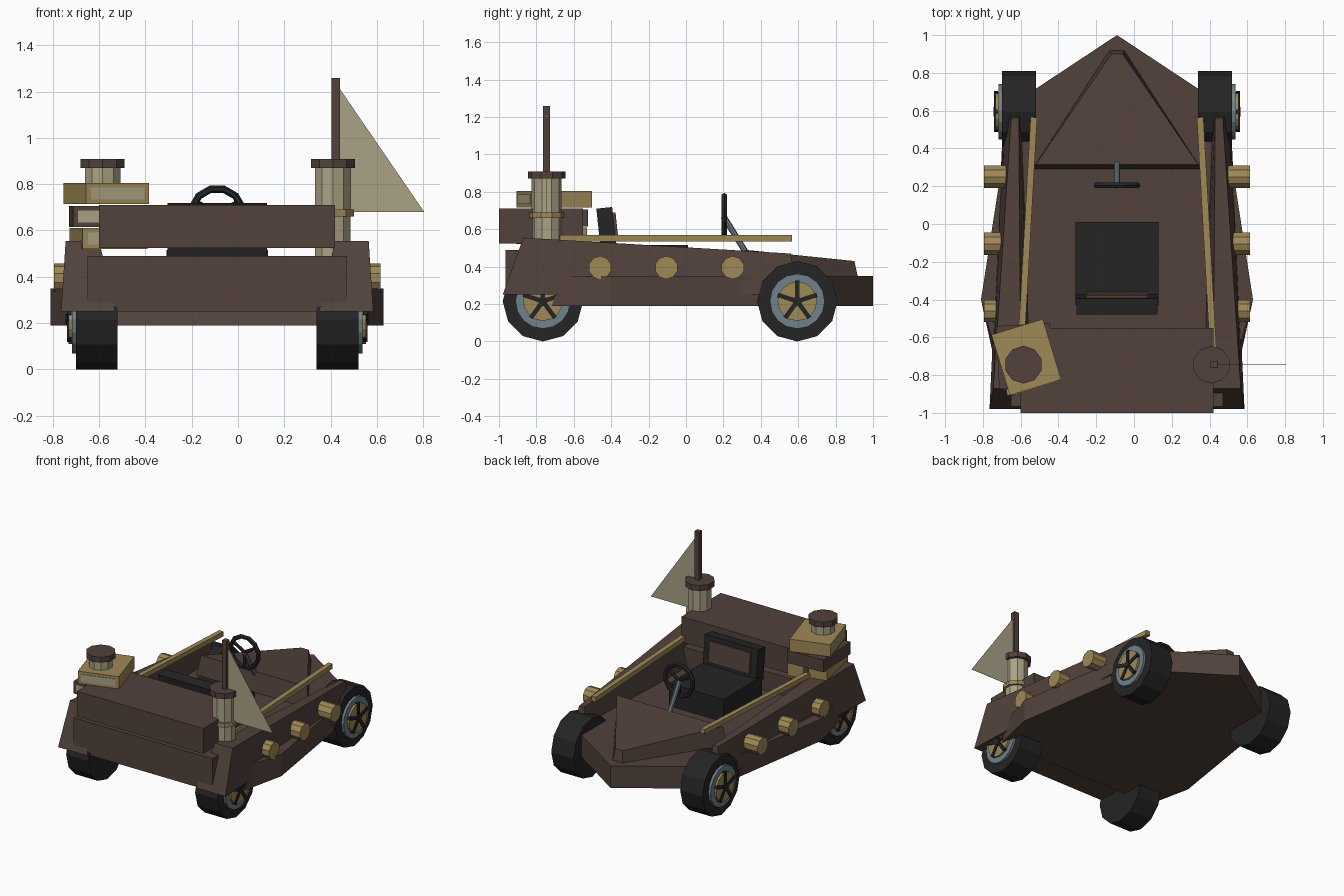
import bpy, bmesh, math
from mathutils import Vector, Matrix

if "Cube" in bpy.data.objects:
    bpy.data.objects.remove(bpy.data.objects["Cube"])

CX = -0.09  # centre line of the kart body


def material(name, rgb):
    m = bpy.data.materials.new(name)
    m.diffuse_color = (*rgb, 1)
    m.use_nodes = True
    m.node_tree.nodes["Principled BSDF"].inputs["Base Color"].default_value = m.diffuse_color
    return m


BROWN = material("dark_wood", (0.084, 0.054, 0.045))
GOLD = material("old_gold", (0.342, 0.25, 0.093))
CREAM = material("parchment", (0.40, 0.36, 0.235))
BLACK = material("rubber_black", (0.018, 0.018, 0.018))
STEEL = material("blue_steel", (0.162, 0.223, 0.254))


def finish(name, bm, mat):
    bmesh.ops.recalc_face_normals(bm, faces=bm.faces)
    me = bpy.data.meshes.new(name)
    bm.to_mesh(me)
    bm.free()
    me.materials.append(mat)
    ob = bpy.data.objects.new(name, me)
    bpy.context.collection.objects.link(ob)
    return ob


def loft(name, low, high, mat):
    """Solid between two matching closed loops."""
    bm = bmesh.new()
    a = [bm.verts.new(p) for p in low]
    b = [bm.verts.new(p) for p in high]
    n = len(a)
    bm.faces.new(a[::-1])
    bm.faces.new(b)
    for i in range(n):
        j = (i + 1) % n
        bm.faces.new((a[i], a[j], b[j], b[i]))
    return finish(name, bm, mat)


def box(name, center, size, mat, rot=Matrix()):
    bm = bmesh.new()
    mtx = Matrix.Translation(center) @ rot @ Matrix.Diagonal((*size, 1))
    bmesh.ops.create_cube(bm, size=1, matrix=mtx)
    return finish(name, bm, mat)


def tube(name, p, q, r, mat, sides=12):
    """Cylinder from p to q."""
    p, q = Vector(p), Vector(q)
    d = q - p
    bm = bmesh.new()
    mtx = Matrix.Translation((p + q) / 2) @ d.to_track_quat('Z', 'Y').to_matrix().to_4x4()
    bmesh.ops.create_cone(bm, cap_ends=True, segments=sides, radius1=r, radius2=r,
                          depth=d.length, matrix=mtx)
    return finish(name, bm, mat)


def beam(name, p, q, w, h, mat):
    """Level bar from p to q."""
    p, q = Vector(p), Vector(q)
    d = q - p
    return box(name, (p + q) / 2, (w, d.length, h), mat,
               Matrix.Rotation(math.atan2(-d.x, d.y), 4, 'Z'))


# hull: flat pointed slab
half = [(0.56, 0.63), (0.72, -0.40), (0.65, -0.68)]
outline = [(0, 1.0)] + half + [(-x, y) for x, y in reversed(half)]
loft("hull", [(CX + x, y - (0.04 if y < -0.6 else 0), 0.19) for x, y in outline],
     [(CX + x, y + (0.03 if y < -0.6 else 0), 0.35) for x, y in outline], BROWN)

# bonnet wedge
loft("bonnet",
     [(CX + x, y, 0.34) for x, y in ((-0.45, 0.29), (0.45, 0.29), (0.04, 0.92), (-0.04, 0.92))],
     [(CX - 0.43, 0.315, 0.49), (CX + 0.43, 0.315, 0.49),
      (CX + 0.03, 0.90, 0.43), (CX - 0.03, 0.90, 0.43)], BROWN)

# rear planks
box("rear_lower_box", (CX, -0.76, 0.37), (1.12, 0.41, 0.24), BROWN)
box("rear_upper_box", (CX, -0.775, 0.6175), (1.02, 0.45, 0.185), BROWN)

for s, side in ((1, "right"), (-1, "left")):
    def P(dx, y, z):
        return (CX + s * dx, y, z)

    # side panel, tapering forward
    loft(side + "_side_panel",
         [P(0.50, 0.60, 0.25), P(0.60, 0.60, 0.25), P(0.675, -0.98, 0.25), P(0.44, -0.98, 0.25)],
         [P(0.52, 0.56, 0.47), P(0.56, 0.56, 0.47), P(0.655, -0.87, 0.555), P(0.51, -0.87, 0.555)],
         BROWN)
    # hand rail
    beam(side + "_rail", P(0.44, 0.565, 0.553), P(0.51, -0.68, 0.553), 0.035, 0.035, GOLD)
    # round studs
    for i, y in enumerate((-0.46, -0.105, 0.25)):
        tube(f"{side}_stud_{i}", P(0.54, y, 0.395), P(0.705, y, 0.395), 0.062, GOLD, 10)

    # wheels
    for y, end in ((0.595, "front"), (-0.765, "rear")):
        n = f"{end}_{side}_"
        z = 0.215
        tube(n + "tyre", P(0.43, y, z), P(0.61, y, z), 0.215, BLACK, 12)
        tube(n + "rim", P(0.60, y, z), P(0.628, y, z), 0.147, STEEL, 16)
        tube(n + "hub", P(0.62, y, z), P(0.643, y, z), 0.105, GOLD, 16)
        tube(n + "hub_cap", P(0.63, y, z), P(0.655, y, z), 0.025, BLACK, 8)
        for k in range(5):
            a = math.radians(90 + 72 * k)
            box(f"{n}spoke_{k}",
                P(0.64, y + 0.055 * math.cos(a), z + 0.055 * math.sin(a)),
                (0.02, 0.11, 0.024), BLACK, Matrix.Rotation(a, 4, 'X'))

# seat
box("seat_cushion", (CX, -0.21, 0.43), (0.44, 0.44, 0.17), BLACK)
lean = Matrix.Rotation(math.radians(-6), 4, 'X')
lean.transpose()
box("seat_back", (CX, -0.425, 0.60), (0.43, 0.085, 0.23), BLACK, lean)
box("seat_back_pad", (CX, -0.379, 0.615), (0.33, 0.02, 0.15), BROWN, lean)

# steering wheel ring
bm = bmesh.new()
N, M = 12, 6
rings = []
for i in range(N):
    a = math.tau * (i + 0.5) / N
    rings.append([bm.verts.new((CX + (0.112 + 0.016 * math.cos(b)) * math.cos(a),
                                0.205 + 0.017 * math.sin(b),
                                0.67 + (0.112 + 0.016 * math.cos(b)) * math.sin(a)))
                  for b in (math.tau * j / M for j in range(M))])
for i in range(N):
    for j in range(M):
        r0, r1, k = rings[i], rings[(i + 1) % N], (j + 1) % M
        bm.faces.new((r0[j], r1[j], r1[k], r0[k]))
finish("steering_ring", bm, BLACK)
for k in range(3):
    a = math.radians(30 + 120 * k)
    tube(f"steering_spoke_{k}", (CX, 0.205, 0.67),
         (CX + 0.11 * math.cos(a), 0.205, 0.67 + 0.11 * math.sin(a)), 0.012, BLACK, 6)
tube("steering_column", (CX, 0.20, 0.67), (CX, 0.33, 0.46), 0.016, STEEL, 8)

# right column with mast and flag
X, Y = 0.41, -0.745
tube("right_column", (X, Y, 0.45), (X, Y, 0.88), 0.08, CREAM, 10)
tube("right_column_band", (X, Y, 0.66), (X, Y, 0.69), 0.095, GOLD, 10)
tube("right_column_cap", (X, Y, 0.87), (X, Y, 0.91), 0.10, BROWN, 10)
box("mast", (0.423, Y, 1.08), (0.037, 0.037, 0.36), BROWN)
loft("flag", [(0.435, Y - 0.001, 0.68), (0.805, Y - 0.001, 0.68), (0.435, Y - 0.001, 1.22)],
     [(0.435, Y + 0.001, 0.68), (0.805, Y + 0.001, 0.68), (0.435, Y + 0.001, 1.22)], CREAM)

# left stack of books with a short column on top
X = -0.585
tube("left_column", (X, Y, 0.78), (X, Y, 0.88), 0.08, CREAM, 10)
tube("left_column_cap", (X, Y, 0.87), (X, Y, 0.91), 0.10, BROWN, 10)
books = [("top", (-0.57, -0.705, 0.76), 17, GOLD),
         ("middle", (-0.58, -0.70, 0.66), 3, BROWN),
         ("bottom", (-0.56, -0.72, 0.565), 10, GOLD)]
for label, c, deg, mat in books:
    rot = Matrix.Rotation(math.radians(deg), 4, 'Z')
    box(label + "_book", c, (0.285, 0.335, 0.09), mat, rot)
    box(label + "_book_pages", Vector(c) + rot @ Vector((0, -0.167, 0)),
        (0.24, 0.009, 0.052), CREAM, rot)
